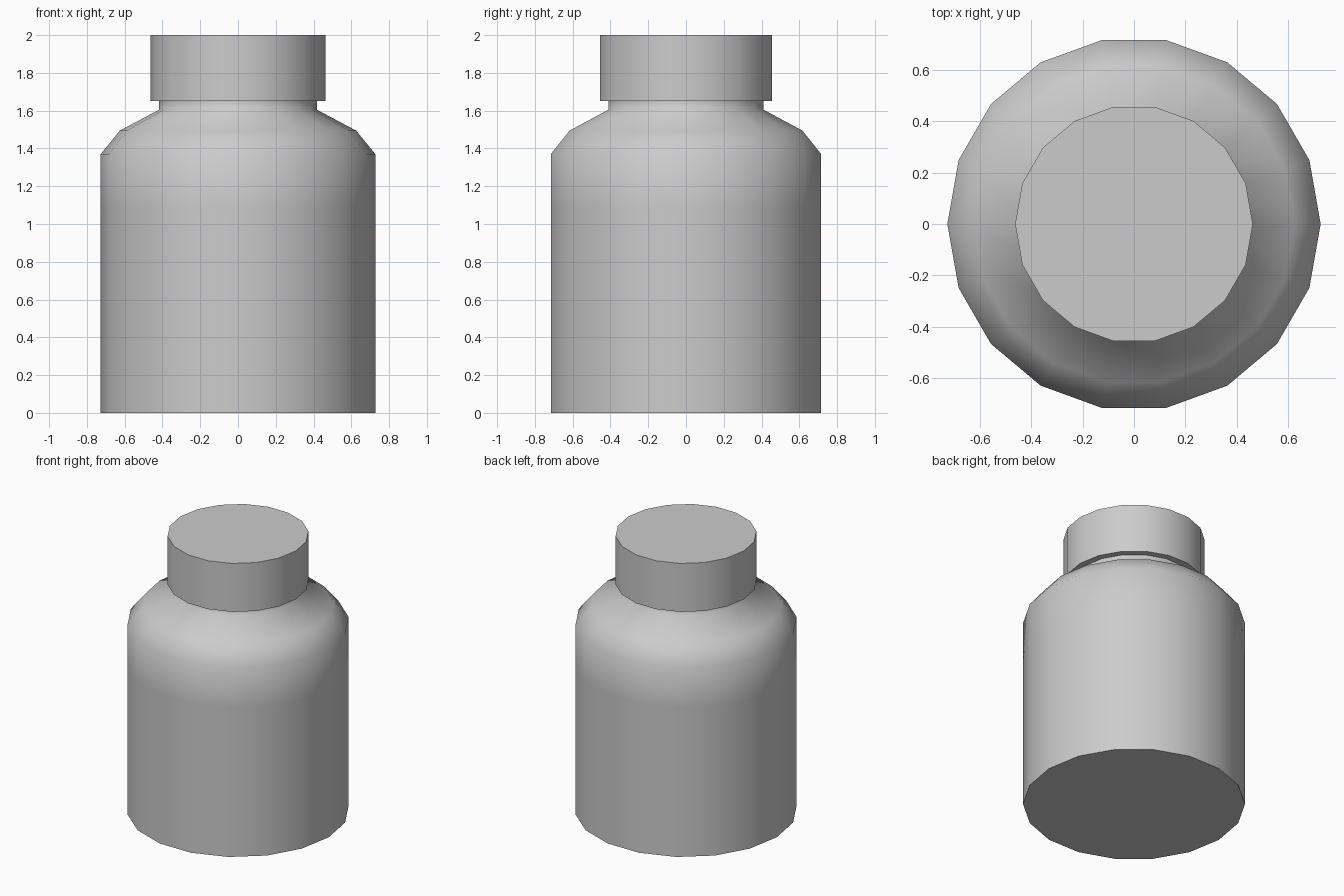
import bpy, bmesh
from math import cos, sin, pi, radians

if "Cube" in bpy.data.objects:
    bpy.data.objects.remove(bpy.data.objects["Cube"])

SIDES = 18

def lathe(name, profile, smooth_angle):
    """Revolve (radius, z) points about z, closing both ends with flat caps."""
    bm = bmesh.new()
    rings = [[bm.verts.new((r * cos(2 * pi * i / SIDES), r * sin(2 * pi * i / SIDES), z))
              for i in range(SIDES)] for r, z in profile]
    for a, b in zip(rings, rings[1:]):
        for i in range(SIDES):
            j = (i + 1) % SIDES
            bm.faces.new((a[i], a[j], b[j], b[i]))
    bm.faces.new(rings[0][::-1])
    bm.faces.new(rings[-1])
    bmesh.ops.recalc_face_normals(bm, faces=bm.faces)
    mesh = bpy.data.meshes.new(name)
    bm.to_mesh(mesh)
    bm.free()
    obj = bpy.data.objects.new(name, mesh)
    bpy.context.collection.objects.link(obj)
    bpy.ops.object.select_all(action='DESELECT')
    obj.select_set(True)
    bpy.context.view_layer.objects.active = obj
    bpy.ops.object.shade_smooth_by_angle(angle=radians(smooth_angle))
    return obj

# Jar body with sloped shoulder and short neck
lathe("jar_body", [(0.727, 0), (0.727, 1.08), (0.727, 1.37), (0.625, 1.495),
                   (0.417, 1.605), (0.417, 1.65)], 65)

# Overhanging screw lid
lathe("lid", [(0.463, 1.65), (0.463, 2.0)], 40)
